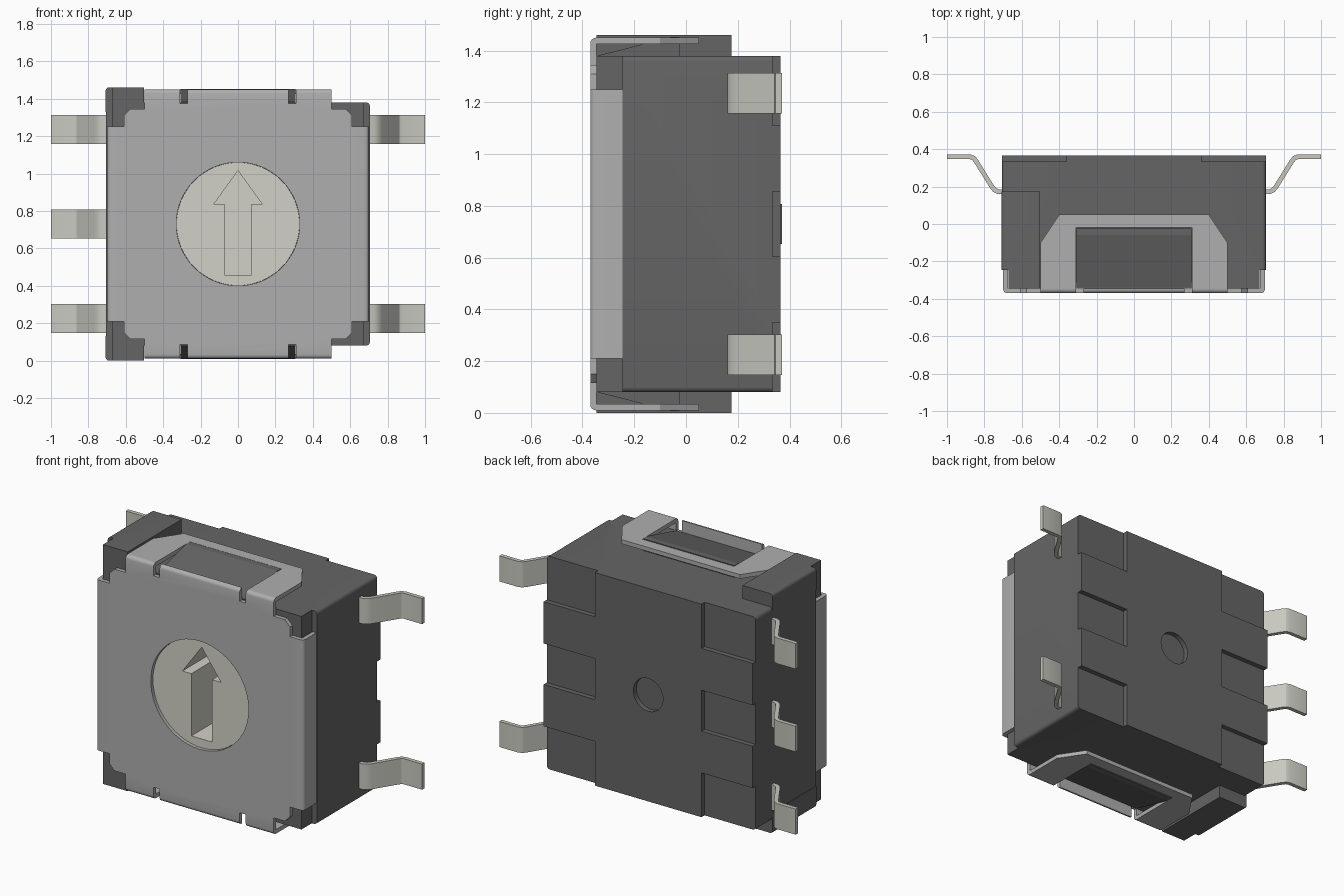
import bpy, bmesh, math
from mathutils import Vector

if "Cube" in bpy.data.objects:
    bpy.data.objects.remove(bpy.data.objects["Cube"])

ZC = 0.73  # mid height


def material(name, r, g, b):
    m = bpy.data.materials.new(name)
    m.diffuse_color = (r, g, b, 1)
    m.use_nodes = True
    m.node_tree.nodes["Principled BSDF"].inputs["Base Color"].default_value = m.diffuse_color
    return m


DARK = material("dark_plastic", 0.13, 0.13, 0.13)
STEEL = material("cover_steel", 0.43, 0.43, 0.43)
TIN = material("lead_tin", 0.58, 0.58, 0.53)
IVORY = material("rotor_ivory", 0.65, 0.64, 0.57)


def prism(name, pts, axis, lo, hi, mat=None, round_axis=None, radius=0.0, pick=None):
    """Extrude a 2D profile along an axis; optionally round edges parallel to round_axis."""
    put = {'x': lambda a, b, h: (h, a, b),
           'y': lambda a, b, h: (a, h, b),
           'z': lambda a, b, h: (a, b, h)}[axis]
    bm = bmesh.new()
    n = len(pts)
    low = [bm.verts.new(put(a, b, lo)) for a, b in pts]
    top = [bm.verts.new(put(a, b, hi)) for a, b in pts]
    bm.faces.new(low[::-1])
    bm.faces.new(top)
    for i in range(n):
        j = (i + 1) % n
        bm.faces.new((low[i], low[j], top[j], top[i]))
    bmesh.ops.recalc_face_normals(bm, faces=bm.faces)
    if radius:
        edges = []
        for e in bm.edges:
            d = (e.verts[1].co - e.verts[0].co).normalized()
            mid = (e.verts[0].co + e.verts[1].co) / 2
            if abs(d['xyz'.index(round_axis)] if round_axis else 1) > 0.99 and (not pick or pick(mid)):
                edges.append(e)
        bmesh.ops.bevel(bm, geom=edges, offset=radius, segments=4, profile=0.5, affect='EDGES')
    me = bpy.data.meshes.new(name)
    bm.to_mesh(me)
    bm.free()
    ob = bpy.data.objects.new(name, me)
    bpy.context.collection.objects.link(ob)
    if mat:
        me.materials.append(mat)
    return ob


def rect(a0, a1, b0, b1):
    return [(a0, b0), (a1, b0), (a1, b1), (a0, b1)]


def circle(r, n=64):
    return [(r * math.cos(2 * math.pi * i / n), ZC + r * math.sin(2 * math.pi * i / n)) for i in range(n)]


def mirrored(pts, sx=1, sz=1):
    return [(a * sx, ZC + (b - ZC) * sz) for a, b in pts]


def cut(ob, *args):
    """Subtract a prism from an object and discard the cutter."""
    c = prism("cutter", *args)
    c.hide_render = True
    m = ob.modifiers.new("cut", 'BOOLEAN')
    m.operation = 'DIFFERENCE'
    m.solver = 'EXACT'
    m.object = c
    with bpy.context.temp_override(object=ob, active_object=ob):
        bpy.ops.object.modifier_apply(modifier=m.name)
    bpy.data.objects.remove(c)


def smooth(ob):
    bpy.ops.object.select_all(action='DESELECT')
    ob.select_set(True)
    bpy.context.view_layer.objects.active = ob
    bpy.ops.object.shade_smooth_by_angle(angle=math.radians(28))


# Housing, with rotor cavity, rear recesses at the leads and a round rear dimple
housing = prism("housing", [(-0.705, 0.365), (-0.705, -0.245), (-0.67, -0.245), (-0.67, -0.345),
                            (0.67, -0.345), (0.67, -0.245), (0.705, -0.245), (0.705, 0.365)],
                'z', 0.08, 1.38, DARK, 'y', 0.02, lambda m: abs(m.x) > 0.7)
cut(housing, circle(0.33), 'y', -0.5, 0.0)
cut(housing, circle(0.1, 48), 'y', 0.335, 0.5)
for s in (-1, 1):
    for z0, z1 in ((-0.1, 0.35), (0.605, 0.855), (1.11, 1.6)):
        cut(housing, rect(min(s * 0.36, s * 0.9), max(s * 0.36, s * 0.9), z0, z1), 'y', 0.335, 0.5)
smooth(housing)

# Corner posts on the left and latch wedges in the cover windows
for sz, tag in ((1, "upper"), (-1, "lower")):
    za, zb = sorted((ZC + sz * 0.6, ZC + sz * 0.73))
    post = prism(tag + "_corner_post", [(-0.708, 0.175), (-0.708, -0.245), (-0.67, -0.245),
                                        (-0.67, -0.345), (-0.503, -0.345), (-0.503, 0.175)],
                 'z', za, zb, DARK, 'y', 0.018,
                 lambda m, k=sz: m.x < -0.7 and (m.z - ZC) * k > 0.7)
    smooth(post)
    prism(tag + "_latch_wedge", mirrored([(-0.34, 1.36), (-0.34, 1.381), (-0.06, 1.452),
                                          (-0.025, 1.452), (-0.025, 1.36)], 1, sz),
          'x', -0.308, 0.308, DARK)

# Folded sheet metal cover: rounded box, hollowed out and trimmed
cover = prism("metal_cover", rect(-0.7, 0.7, 0.01, 1.45), 'y', -0.37, 0.05, STEEL, None, 0.022,
              lambda m: m.y < -0.36)
cut(cover, rect(-0.675, 0.675, 0.035, 1.425), 'y', -0.346, 0.3)
cut(cover, circle(0.33), 'y', -0.5, -0.2)
cut(cover, rect(-0.31, 0.31, -0.345, -0.02), 'z', -0.2, 1.7)
for sx in (-1, 1):
    cut(cover, [(sx * a, b) for a, b in rect(0.55, 0.9, -0.245, 0.4)], 'z', -0.2, 1.7)
    cut(cover, [(sx * a, b) for a, b in [(0.5, -0.1), (0.4, 0.05), (0.367, 0.1), (0.6, 0.1), (0.6, -0.1)]],
        'z', -0.2, 1.7)
    for sz in (-1, 1):
        cut(cover, mirrored([(0.8, 1.25), (0.61, 1.25), (0.61, 1.31), (0.575, 1.345),
                             (0.5, 1.345), (0.5, 1.6), (0.8, 1.6)], sx, sz), 'y', -0.6, 0.3)
        cut(cover, mirrored(rect(0.27, 0.311, 1.375, 1.6), sx, sz), 'y', -0.6, -0.3)
smooth(cover)

# Rotor with a deep arrow-shaped slot
rotor = prism("rotor", circle(0.329), 'y', -0.35, -0.01, IVORY)
cut(rotor, [(-0.07, 0.455), (0.07, 0.455), (0.07, 0.835), (0.13, 0.835), (0, 1.015),
            (-0.13, 0.835), (-0.07, 0.835)], 'y', -0.5, -0.1)
smooth(rotor)


# Gull-wing leads: strip profile offset from a centre line
def lead(name, sx, z):
    path = [Vector(p) for p in ((0.66, 0.172), (0.725, 0.172), (0.745, 0.182), (0.76, 0.2), (0.845, 0.337),
                                (0.857, 0.352), (0.875, 0.359), (1.0, 0.359))]
    a, b = [], []
    for i, p in enumerate(path):
        d0 = (p - path[max(i - 1, 0)]).normalized()
        d1 = (path[min(i + 1, len(path) - 1)] - p).normalized()
        d = (d0 + d1).normalized()
        nrm = Vector((-d.y, d.x)) * 0.0125
        a.append(p + nrm)
        b.append(p - nrm)
    smooth(prism(name, [(sx * p.x, p.y) for p in a + b[::-1]], 'z', z - 0.078, z + 0.078, TIN))


for i, z in enumerate((0.225, 0.73, 1.235)):
    lead("left_lead_%d" % (i + 1), -1, z)
    if i != 1:
        lead("right_lead_%d" % (i + 1), 1, z)
